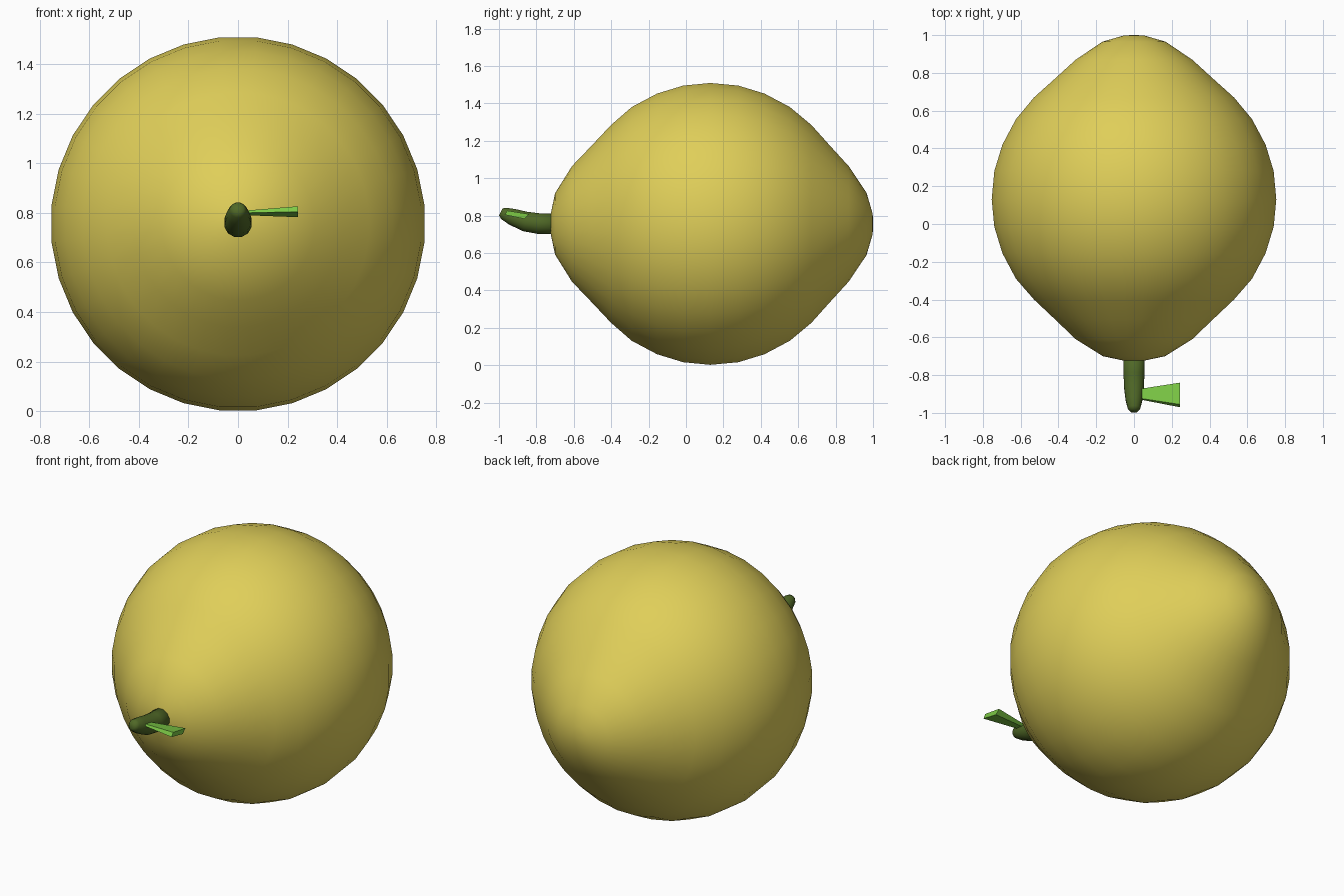
import bpy, bmesh, math

if "Cube" in bpy.data.objects:
    bpy.data.objects.remove(bpy.data.objects["Cube"])

CZ = 0.756


def make_object(name, rings, color, smooth=True):
    """Skin a list of vertex rings into a capped solid."""
    bm = bmesh.new()
    loops = [[bm.verts.new(p) for p in ring] for ring in rings]
    n = len(loops[0])
    for a, b in zip(loops, loops[1:]):
        for i in range(n):
            j = (i + 1) % n
            bm.faces.new((a[i], a[j], b[j], b[i]))
    bm.faces.new(loops[0])
    bm.faces.new(loops[-1])
    bmesh.ops.recalc_face_normals(bm, faces=bm.faces)
    for f in bm.faces:
        f.smooth = smooth
    me = bpy.data.meshes.new(name)
    bm.to_mesh(me)
    bm.free()
    ob = bpy.data.objects.new(name, me)
    bpy.context.collection.objects.link(ob)
    mat = bpy.data.materials.new(name + "_color")
    mat.diffuse_color = (*color, 1)
    mat.use_nodes = True
    mat.node_tree.nodes["Principled BSDF"].inputs["Base Color"].default_value = mat.diffuse_color
    me.materials.append(mat)
    return ob


def ring(y, z, r, n, tilt=0.0):
    """Circle facing along y, leaning by tilt about x."""
    pts = []
    for i in range(n):
        a = 2 * math.pi * (i + 0.5) / n
        u, v = r * math.cos(a), r * math.sin(a)
        pts.append((u, y + v * math.sin(tilt), z + v * math.cos(tilt)))
    return pts


# fruit body: profile (y, radius) turned around the y axis
profile = [(-0.73, 0.02), (-0.722, 0.06), (-0.70, 0.165), (-0.61, 0.31),
           (-0.505, 0.42), (-0.40, 0.532), (-0.29, 0.628), (-0.155, 0.70),
           (-0.015, 0.743), (0.13, 0.757), (0.28, 0.743), (0.42, 0.70),
           (0.555, 0.628), (0.67, 0.532), (0.77, 0.42), (0.87, 0.31),
           (0.965, 0.168), (0.998, 0.055), (1.0, 0.01)]
make_object("fruit_body", [ring(y, CZ, r, 32) for y, r in profile],
            (0.74, 0.62, 0.10))

# stem: tapered tube bending upward
stem = [(-0.66, 0.758, 0.057, 0), (-0.79, 0.758, 0.057, 0.08),
        (-0.86, 0.769, 0.055, 0.2), (-0.93, 0.794, 0.046, 0.35),
        (-0.975, 0.812, 0.034, 0.42), (-0.99, 0.82, 0.022, 0.45)]
make_object("stem", [ring(y, z, r, 12, t) for y, z, r, t in stem],
            (0.08, 0.14, 0.02))

# leaf: thin blade flaring away from the stem
tip = [(-0.97, 0.805), (-0.955, 0.827), (-0.84, 0.808), (-0.865, 0.783)]
cy, cz = -0.898, 0.797
rings = []
for x, s in ((0.02, 0.4), (0.243, 1.0)):
    rings.append([(x, cy + (y - cy) * s, cz + (z - cz) * s) for y, z in tip])
make_object("leaf", rings, (0.20, 0.58, 0.06), smooth=False)
